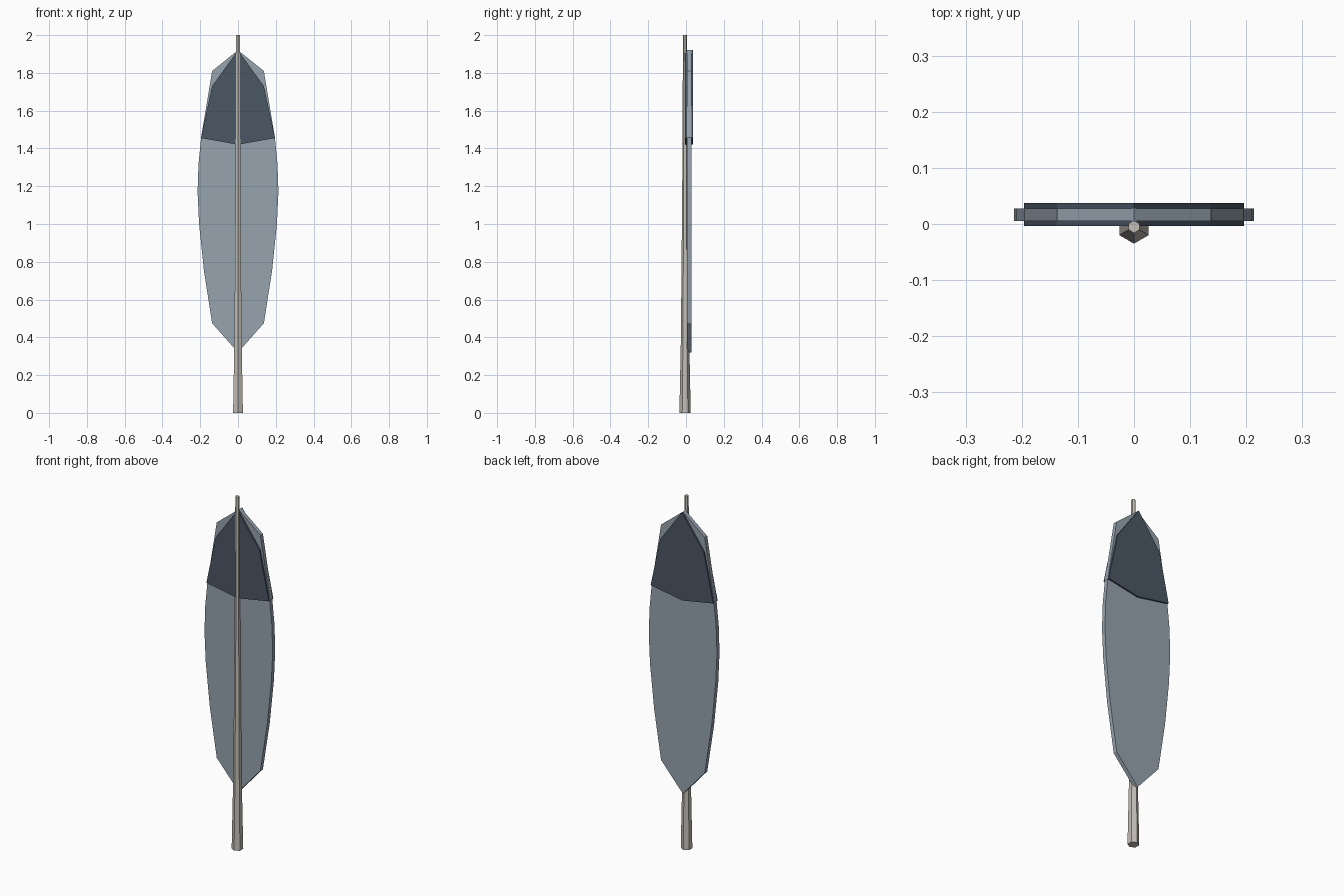
import bpy, bmesh
from math import sin, cos, pi

if "Cube" in bpy.data.objects:
    bpy.data.objects.remove(bpy.data.objects["Cube"])


def material(name, color):
    m = bpy.data.materials.new(name)
    m.diffuse_color = (*color, 1)
    m.use_nodes = True
    m.node_tree.nodes["Principled BSDF"].inputs["Base Color"].default_value = m.diffuse_color
    return m


def make_object(name, bm, mat):
    bmesh.ops.recalc_face_normals(bm, faces=bm.faces)
    me = bpy.data.meshes.new(name)
    bm.to_mesh(me)
    bm.free()
    me.materials.append(mat)
    ob = bpy.data.objects.new(name, me)
    bpy.context.collection.objects.link(ob)
    return ob


def slab(name, half, y0, y1, mat):
    """Mirror a half outline (x, z) running bottom to top, then extrude it along y."""
    outline = half + [(-x, z) for x, z in reversed(half) if x > 0]
    bm = bmesh.new()
    face = bm.faces.new([bm.verts.new((x, y0, z)) for x, z in outline])
    ext = bmesh.ops.extrude_face_region(bm, geom=[face], use_keep_orig=True)
    verts = [g for g in ext["geom"] if isinstance(g, bmesh.types.BMVert)]
    bmesh.ops.translate(bm, vec=(0, y1 - y0, 0), verts=verts)
    return make_object(name, bm, mat)


def tapered_rod(name, stations, y, mat, sides=6):
    """Loft polygon rings given as (z, radius), with a corner facing front."""
    bm = bmesh.new()
    rings = []
    for z, r in stations:
        angles = [-pi / 2 + 2 * pi * i / sides for i in range(sides)]
        rings.append([bm.verts.new((r * cos(a), y + r * sin(a), z)) for a in angles])
    for lo, hi in zip(rings, rings[1:]):
        for i in range(sides):
            j = (i + 1) % sides
            bm.faces.new((lo[i], lo[j], hi[j], hi[i]))
    bm.faces.new(rings[0])
    bm.faces.new(rings[-1])
    return make_object(name, bm, mat)


bone = material("bone", (0.55, 0.52, 0.47))
grey_blue = material("grey_blue", (0.31, 0.37, 0.43))
dark_slate = material("dark_slate", (0.07, 0.095, 0.13))

# Central quill
tapered_rod("quill_shaft", [(0, 0.03), (0.4, 0.022), (1.2, 0.015), (2, 0.011)], -0.005, bone)

# Main feather vane
slab("feather_vane",
     [(0, 0.32), (0.137, 0.475), (0.18, 0.75), (0.206, 1.0), (0.214, 1.17),
      (0.209, 1.32), (0.195, 1.46), (0.137, 1.81), (0, 1.92)],
     0.005, 0.028, grey_blue)

# Thicker dark tip band
slab("dark_tip", [(0, 1.42), (0.196, 1.455), (0.137, 1.73), (0, 1.92)],
     -0.004, 0.037, dark_slate)
